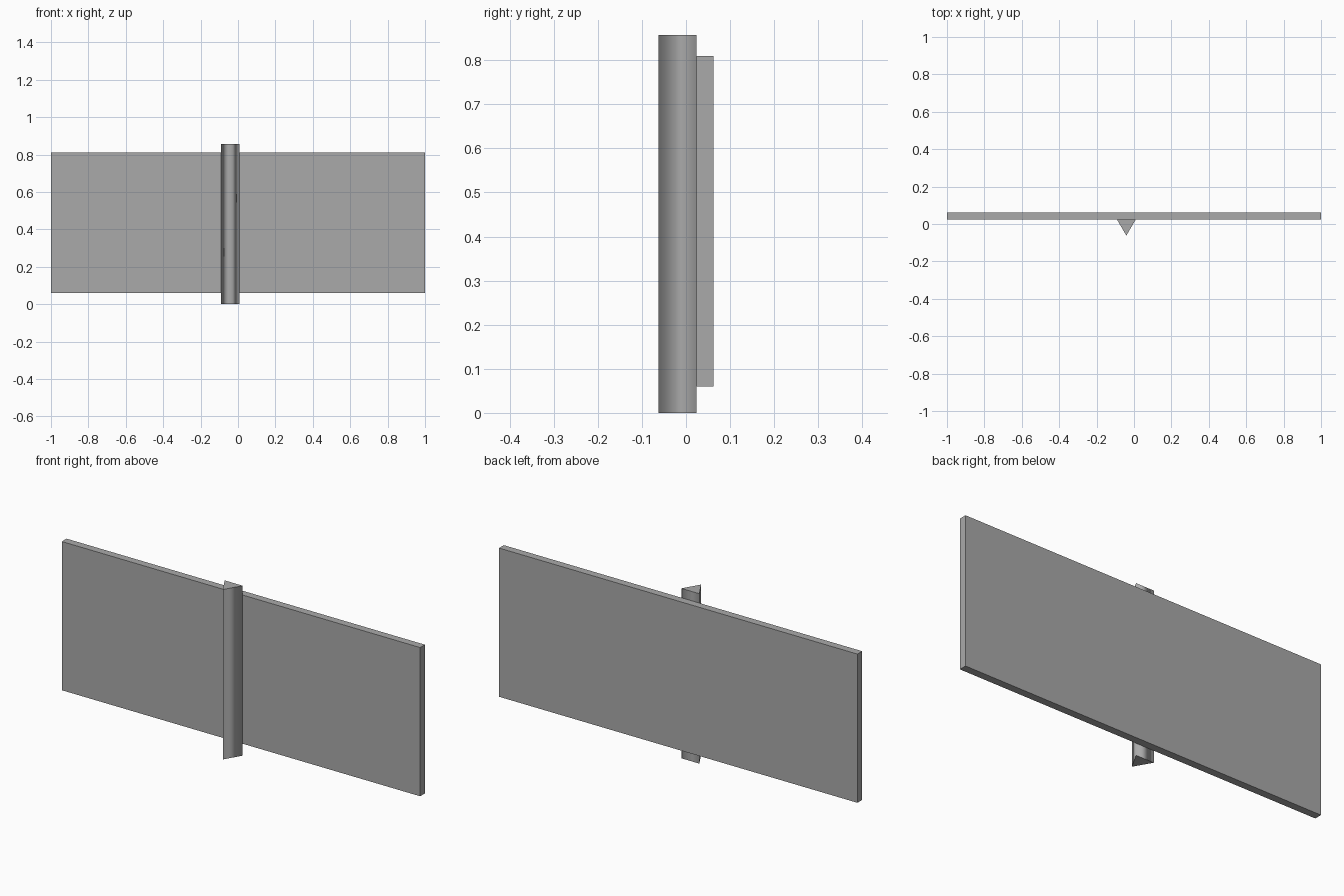
import bpy
import bmesh

cube = bpy.data.objects.get("Cube")
if cube:
    bpy.data.objects.remove(cube, do_unlink=True)

# One plain grey for the whole model
grey = bpy.data.materials.new("plain grey")
grey.use_nodes = True
colour = (0.4, 0.4, 0.4, 1)
grey.diffuse_color = colour
grey.node_tree.nodes["Principled BSDF"].inputs["Base Color"].default_value = colour


def prism(name, outline, bottom, top, smooth_sides=False):
    """Extrude an anticlockwise plan outline upwards."""
    bm = bmesh.new()
    base = bm.faces.new([bm.verts.new((x, y, bottom)) for x, y in outline])
    result = bmesh.ops.extrude_face_region(bm, geom=[base], use_keep_orig=True)
    lifted = [v for v in result["geom"] if isinstance(v, bmesh.types.BMVert)]
    bmesh.ops.translate(bm, verts=lifted, vec=(0, 0, top - bottom))
    bmesh.ops.recalc_face_normals(bm, faces=bm.faces)
    if smooth_sides:
        # Sides blend round the corners, end caps stay crisp
        for face in bm.faces:
            face.smooth = abs(face.normal.z) < 0.5
        for edge in bm.edges:
            edge.smooth = abs(edge.verts[0].co.z - edge.verts[1].co.z) > 0.1
    mesh = bpy.data.meshes.new(name)
    bm.to_mesh(mesh)
    bm.free()
    mesh.materials.append(grey)
    obj = bpy.data.objects.new(name, mesh)
    bpy.context.collection.objects.link(obj)
    return obj


# Wide flat board
front, back = 0.024, 0.062
prism("board", [(-1, front), (1, front), (1, back), (-1, back)], 0.06, 0.81)

# Triangular post against the front of the board
prism("post", [(-0.041, -0.062), (0.009, front), (-0.091, front)],
      0, 0.857, smooth_sides=True)
